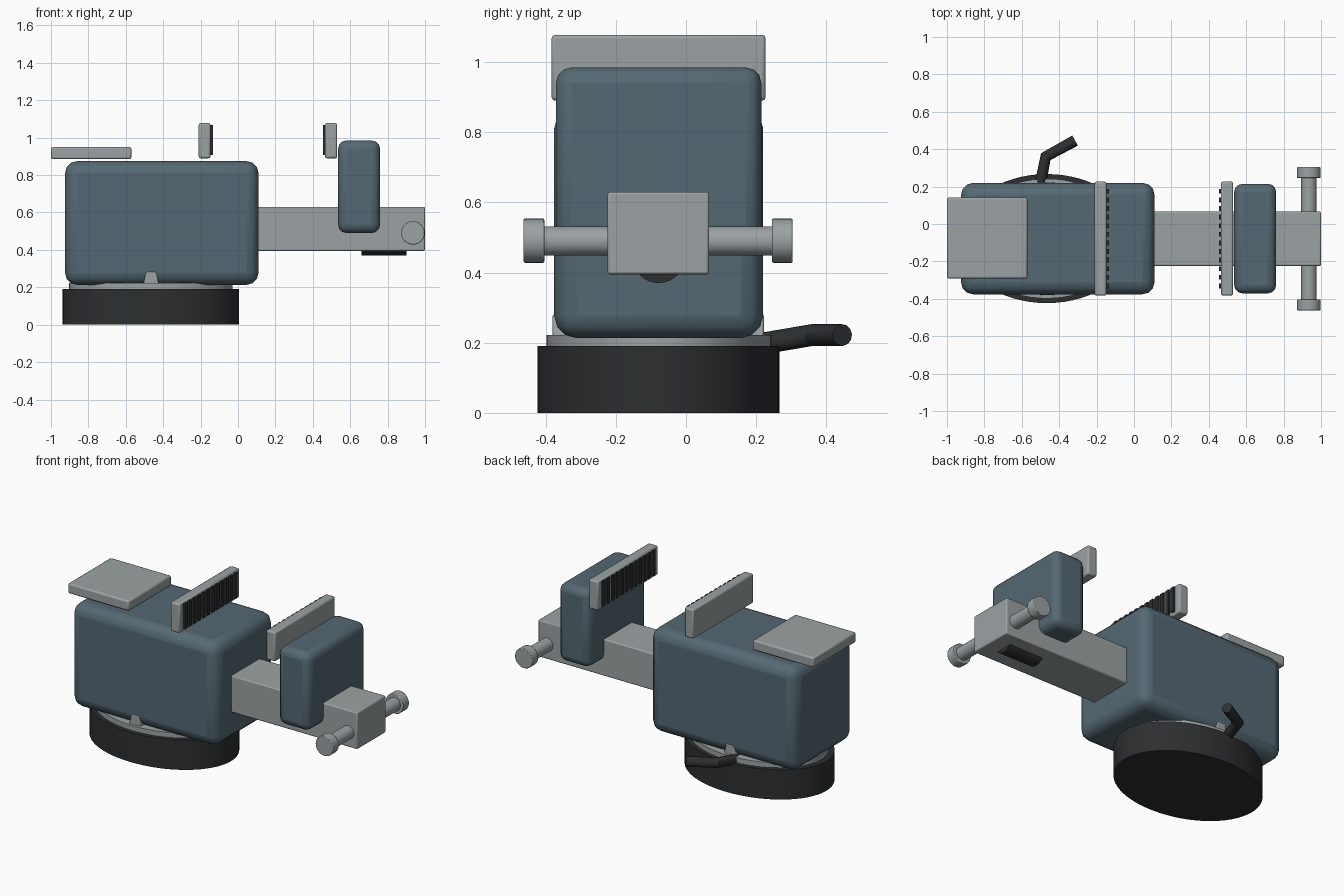
import bpy, math
from mathutils import Vector

if "Cube" in bpy.data.objects:
    bpy.data.objects.remove(bpy.data.objects["Cube"])

CY = -0.078  # centre line of the vise in y


def material(name, rgb):
    m = bpy.data.materials.new(name)
    m.diffuse_color = (*rgb, 1)
    m.use_nodes = True
    m.node_tree.nodes["Principled BSDF"].inputs["Base Color"].default_value = m.diffuse_color
    return m


TEAL = material("teal_paint", (0.09, 0.14, 0.17))
DARK = material("dark_rubber", (0.025, 0.028, 0.03))
GREY = material("steel", (0.33, 0.36, 0.37))


def finish(ob, name, mat, bevel=0, segments=2):
    ob.name = name
    ob.data.materials.append(mat)
    if bevel:
        mod = ob.modifiers.new("bevel", 'BEVEL')
        mod.width, mod.segments = bevel, segments
        mod.limit_method = 'ANGLE'
    bpy.ops.object.select_all(action='DESELECT')
    ob.select_set(True)
    bpy.context.view_layer.objects.active = ob
    bpy.ops.object.shade_smooth_by_angle(angle=math.radians(35))
    return ob


def box(name, lo, hi, mat, bevel=0, segments=2):
    lo, hi = Vector(lo), Vector(hi)
    bpy.ops.mesh.primitive_cube_add(size=1, location=(lo + hi) / 2)
    ob = bpy.context.object
    ob.scale = hi - lo
    bpy.ops.object.transform_apply(location=False, rotation=False, scale=True)
    return finish(ob, name, mat, bevel, segments)


def disc(name, rx, ry, z0, z1, mat):
    bpy.ops.mesh.primitive_cylinder_add(vertices=64, radius=1, depth=z1 - z0,
                                        location=(-0.466, CY, (z0 + z1) / 2))
    ob = bpy.context.object
    ob.scale = (rx, ry, 1)
    bpy.ops.object.transform_apply(location=False, rotation=False, scale=True)
    return finish(ob, name, mat)


def rod(name, a, b, r, mat, bevel=0):
    a, b = Vector(a), Vector(b)
    bpy.ops.mesh.primitive_cylinder_add(vertices=32, radius=r, depth=(b - a).length,
                                        location=(a + b) / 2)
    ob = bpy.context.object
    ob.rotation_euler = (b - a).to_track_quat('Z', 'Y').to_euler()
    return finish(ob, name, mat, bevel)


# Oval suction base and swivel plate
disc("base", 0.472, 0.345, 0, 0.19, DARK)
disc("swivel_plate", 0.437, 0.32, 0.185, 0.222, GREY)

# Tapered swivel lug running across under the body
prof = [(-0.507, 0.215), (-0.422, 0.215), (-0.437, 0.282), (-0.491, 0.282)]
verts = [(x, y, z) for y in (-0.38, 0.222) for x, z in prof]
faces = [(0, 1, 2, 3), (7, 6, 5, 4)] + [(i, i + 4, (i + 1) % 4 + 4, (i + 1) % 4) for i in range(4)]
mesh = bpy.data.meshes.new("swivel_lug")
mesh.from_pydata(verts, [], faces)
lug = bpy.data.objects.new("swivel_lug", mesh)
bpy.context.collection.objects.link(lug)
finish(lug, "swivel_lug", GREY, 0.006)

# Body, sliding bar, moving jaw, anvil
box("body", (-0.925, -0.376, 0.213), (0.11, 0.22, 0.875), TEAL, 0.065, 3)
box("slide_bar", (-0.05, -0.224, 0.395), (1.0, 0.066, 0.63), GREY, 0.007)
box("moving_jaw", (0.535, -0.371, 0.49), (0.76, 0.215, 0.985), TEAL, 0.045, 3)
box("anvil_plate", (-1.0, -0.292, 0.885), (-0.57, 0.142, 0.95), GREY, 0.01)

# Jaw plates with vertical teeth on the facing sides
for label, x0, x1, t0, t1 in (("fixed", -0.21, -0.147, -0.155, -0.135),
                              ("moving", 0.465, 0.53, 0.455, 0.472)):
    box(label + "_jaw_plate", (x0, -0.383, 0.89), (x1, 0.227, 1.078), GREY, 0.01)
    for i in range(12):
        y = CY + (i - 5.5) * 0.046
        box(f"{label}_jaw_tooth_{i + 1}", (t0, y - 0.013, 0.908), (t1, y + 0.013, 1.068), DARK)

# Lead screw showing below the bar
rod("lead_screw", (0.66, CY, 0.445), (0.9, CY, 0.445), 0.075, DARK)

# Turning handle with end caps
rod("handle_rod", (0.935, -0.43, 0.49), (0.935, 0.27, 0.49), 0.042, GREY)
for label, y0, y1 in (("front", -0.463, -0.404), ("back", 0.245, 0.304)):
    rod(label + "_handle_cap", (0.935, y0, 0.491), (0.935, y1, 0.491), 0.063, GREY, 0.004)

# Bent locking lever at the back
curve = bpy.data.curves.new("lever", 'CURVE')
curve.dimensions = '3D'
curve.bevel_depth, curve.bevel_resolution, curve.use_fill_caps = 0.031, 4, True
spline = curve.splines.new('POLY')
path = [(-0.505, 0.19, 0.193), (-0.472, 0.36, 0.222), (-0.315, 0.446, 0.222)]
spline.points.add(len(path) - 1)
for p, co in zip(spline.points, path):
    p.co = (*co, 1)
lever = bpy.data.objects.new("lever", curve)
bpy.context.collection.objects.link(lever)
bpy.ops.object.select_all(action='DESELECT')
lever.select_set(True)
bpy.context.view_layer.objects.active = lever
bpy.ops.object.convert(target='MESH')
finish(bpy.context.object, "locking_lever", DARK)
